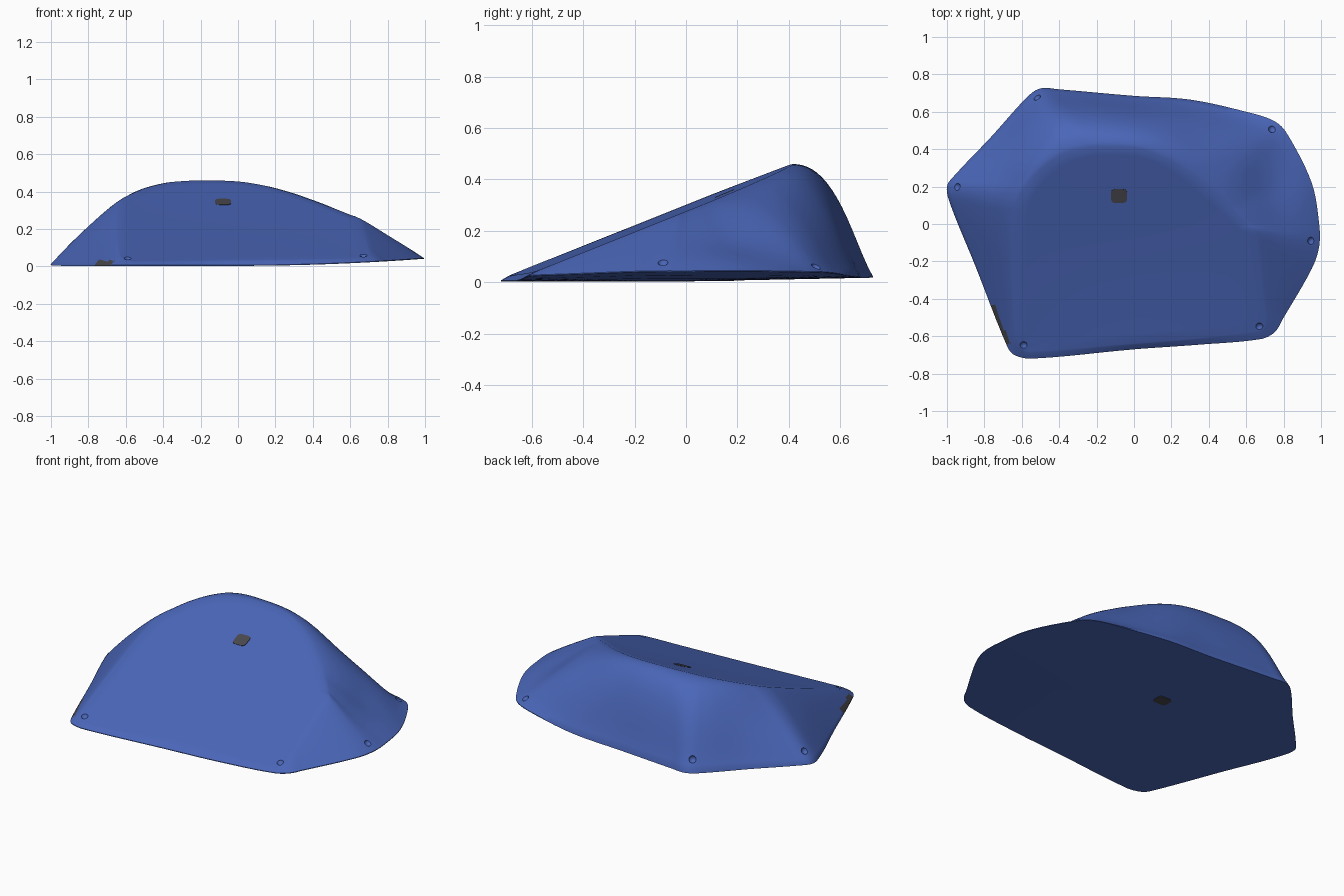
import bpy, bmesh, math
from mathutils import Vector
from mathutils.bvhtree import BVHTree

cube = bpy.data.objects.get("Cube")
if cube:
    bpy.data.objects.remove(cube)


def material(name, color):
    mat = bpy.data.materials.new(name)
    mat.use_nodes = True
    mat.diffuse_color = color
    mat.node_tree.nodes["Principled BSDF"].inputs["Base Color"].default_value = color
    return mat


blue = material("matte blue", (0.068, 0.133, 0.48, 1))
grey = material("dark grey", (0.065, 0.065, 0.075, 1))


def ramp(v, lo, hi):
    t = min(1, max(0, (v - lo) / (hi - lo)))
    return t * t * (3 - 2 * t)


def face_height(x, y):
    """Sloped front face, slightly hollow and tilted down towards +x."""
    hollow = (1 - (x / 0.7) ** 2) * (1 - ((y + 0.14) / 0.56) ** 2)
    return 0.01 + 0.4 * (y + 0.7) - 0.02 * x - 0.01 * max(0, hollow)


def base_height(x, y):
    return 0.003 + 0.038 * max(0, x) ** 2 + 0.02 * max(0, y)


# Stations around the body: rim x, y and matching ridge x, y
STATIONS = [
    (0, -.67, 0, -.64), (-.55, -.72, -.55, -.68), (-.64, -.7, -.6, -.66),
    (-.68, -.65, -.63, -.6), (-.85, -.22, -.645, -.2), (-.98, .1, -.635, .08),
    (-1, .2, -.61, .16), (-.95, .27, -.57, .22), (-.76, .47, -.48, .31),
    (-.57, .68, -.37, .38), (-.5, .725, -.3, .4), (-.4, .72, -.2, .415),
    (0, .685, 0, .41), (.3, .665, .14, .365), (.6, .6, .28, .28),
    (.75, .55, .38, .2), (.82, .48, .45, .14), (.95, .22, .53, .07),
    (.99, 0, .6, 0), (.99, -.12, .64, -.04), (.95, -.24, .66, -.15),
    (.8, -.5, .69, -.4), (.75, -.58, .7, -.54), (.68, -.615, .66, -.57),
    (.35, -.645, .35, -.61),
]
DENTS = [(.3, .55), (-.66, .42), (.76, .24)]
STEPS, SKIRT, INNER = 6, 16, 10


def smooth_loop(points):
    """Closed spline through the stations, limited so corners do not overshoot."""
    pts = [Vector(p) for p in points]
    n = len(pts)
    out = []
    for i in range(n):
        a, b, c, d = (pts[(i + k) % n] for k in (-1, 0, 1, 2))
        span = (c - b).length
        m0 = (c - a) * (span / (c - a).length)
        m1 = (d - b) * (span / (d - b).length)
        for s in range(STEPS):
            t = s / STEPS
            out.append(b * (2 * t**3 - 3 * t**2 + 1) + m0 * (t**3 - 2 * t**2 + t)
                       + c * (3 * t**2 - 2 * t**3) + m1 * (t**3 - t**2))
    return out


def skirt_point(s, t):
    """Point on the flank, from the ridge (t = 0) to the rim (t = 1)."""
    ox, oy, rx, ry = s
    x, y = rx + (ox - rx) * t, ry + (oy - ry) * t
    top, low = face_height(rx, ry), base_height(ox, oy) + 0.004
    back = ramp(oy, .2, .65)
    power = 1.1 + 0.12 * ramp(-ox, .2, .8) + back * (1.1 - 0.6 * ramp(ox, .2, .8))
    z = low + (top - low) * (1 - t ** power)
    # the back flares out softly just above the rim
    z -= 0.03 * back * math.sin(math.pi * t ** 4)
    for dx, dy in DENTS:
        dist2 = (x - dx) ** 2 + (y - dy) ** 2
        z -= 0.026 * math.sin(math.pi * t) ** 2 * math.exp(-dist2 / 0.045)
    return Vector((x, y, max(z, low)))


# Closed body: front face, flanks, underside
loop = smooth_loop(STATIONS)
centre = Vector((0, -0.1))
bm = bmesh.new()
rings = []
for k in range(1, INNER):
    pts = [centre.lerp(Vector(s[2:]), k / INNER) for s in loop]
    rings.append([bm.verts.new((p.x, p.y, face_height(p.x, p.y))) for p in pts])
for k in range(SKIRT + 1):
    rings.append([bm.verts.new(skirt_point(s, k / SKIRT)) for s in loop])
for f in (1, 0.8, 0.55, 0.25):
    pts = [centre.lerp(Vector(s[:2]), f) for s in loop]
    rings.append([bm.verts.new((p.x, p.y, base_height(p.x, p.y))) for p in pts])

count = len(loop)
for a, b in zip(rings, rings[1:]):
    for i in range(count):
        j = (i + 1) % count
        bm.faces.new((a[i], b[i], b[j], a[j]))
for ring, height in ((rings[0], face_height), (rings[-1], base_height)):
    hub = bm.verts.new((centre.x, centre.y, height(centre.x, centre.y)))
    for i in range(count):
        bm.faces.new((hub, ring[i], ring[(i + 1) % count]))
bmesh.ops.recalc_face_normals(bm, faces=bm.faces[:])
surface = BVHTree.FromBMesh(bm)

# Grey scuff low on the rim beside the front corner
for face in bm.faces:
    c = face.calc_center_median()
    if c.x < -0.65 and -0.64 < c.y < -0.42 and c.z < 0.03 and face.normal.z > -0.5:
        face.material_index = 1


def add_object(name, mesh_bm, *mats):
    mesh = bpy.data.meshes.new(name)
    mesh_bm.to_mesh(mesh)
    mesh_bm.free()
    for mat in mats:
        mesh.materials.append(mat)
    obj = bpy.data.objects.new(name, mesh)
    bpy.context.scene.collection.objects.link(obj)
    return obj


body = add_object("wedge_body", bm, blue, grey)

# Screw dimples near the six corners
SCREWS = [(-.52, .68), (.74, .51), (.95, -.09), (.67, -.55), (-.59, -.65), (-.95, .2)]
cut = bmesh.new()
for x, y in SCREWS:
    hit = surface.ray_cast(Vector((x, y, 2)), Vector((0, 0, -1)))[0]
    if hit:
        ball = bmesh.ops.create_uvsphere(cut, u_segments=16, v_segments=10, radius=0.022)
        bmesh.ops.translate(cut, verts=ball["verts"], vec=hit + Vector((0, 0, 0.011)))
cutter = add_object("screw_dimple_cutter", cut, blue)
cutter.hide_render = True
mod = body.modifiers.new("dimples", "BOOLEAN")
mod.operation = "DIFFERENCE"
mod.solver = "EXACT"
mod.object = cutter
bpy.context.view_layer.objects.active = body
body.select_set(True)
bpy.ops.object.modifier_apply(modifier=mod.name)
bpy.data.objects.remove(cutter)
bpy.ops.object.shade_smooth_by_angle(angle=math.radians(45))


# Bolt marks on the sloped face and the underside
def bolt_mark(name, from_z, width, depth):
    down = Vector((0, 0, -1 if from_z > 0 else 1))
    hit, normal = surface.ray_cast(Vector((-.08, .15, from_z)), down)[:2]
    plate = bmesh.new()
    bmesh.ops.create_cube(plate, size=1)
    bmesh.ops.scale(plate, verts=plate.verts[:], vec=(width, depth, 0.004))
    upright = [e for e in plate.edges
               if abs(e.verts[0].co.z - e.verts[1].co.z) > 0.001]
    bmesh.ops.bevel(plate, geom=upright, offset=0.02, segments=3,
                    profile=0.5, affect="EDGES")
    obj = add_object(name, plate, grey)
    obj.location = hit
    tilt = math.atan2(-normal.y, abs(normal.z)) if from_z > 0 else 0
    obj.rotation_euler = (tilt, 0, 0)


bolt_mark("bolt_mark_top", 2, 0.085, 0.08)
bolt_mark("bolt_mark_bottom", -2, 0.09, 0.075)
